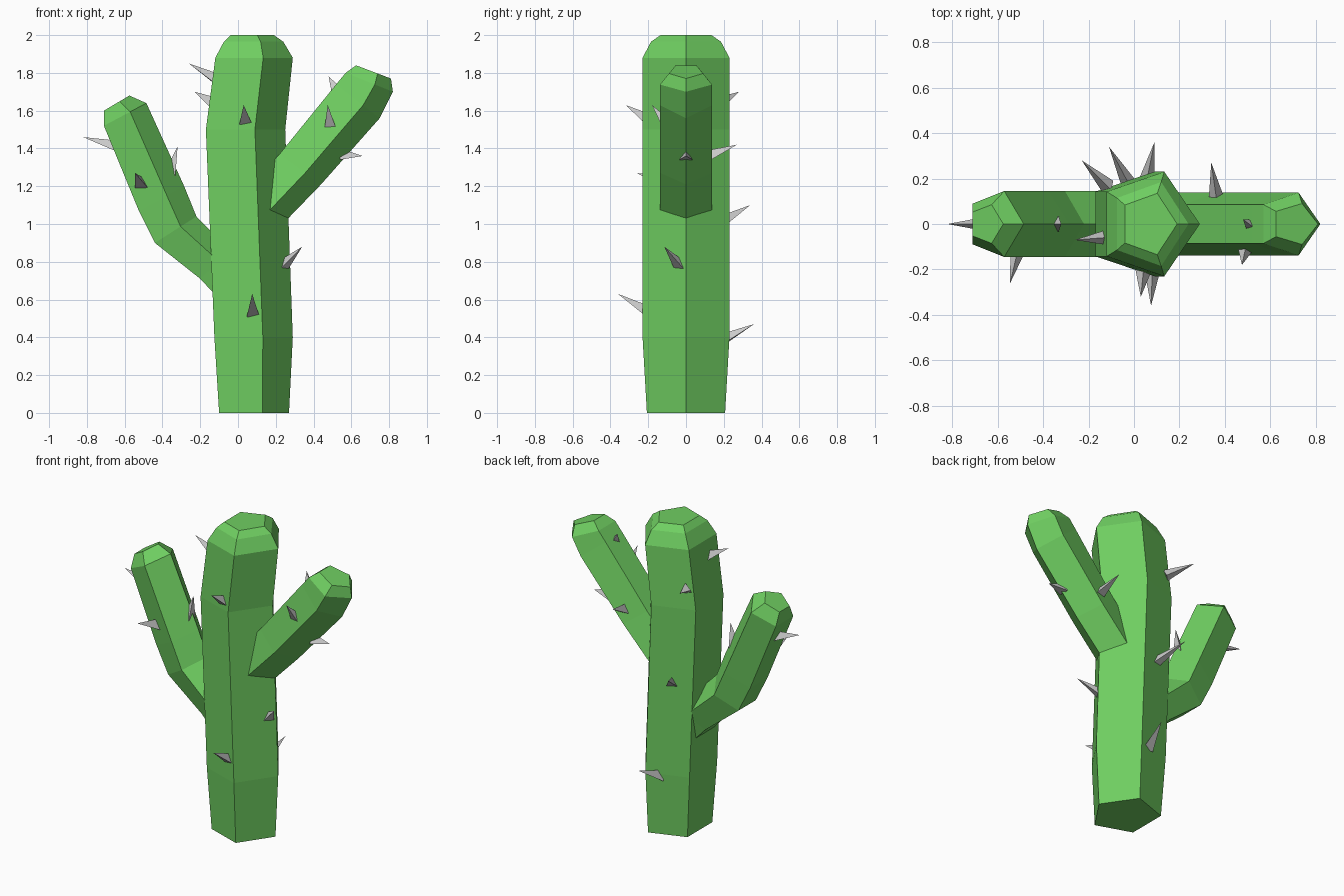
import bpy, bmesh
from mathutils import Vector

if "Cube" in bpy.data.objects:
    bpy.data.objects.remove(bpy.data.objects["Cube"])

green = bpy.data.materials.new("cactus_green")
green.diffuse_color = (0.16, 0.62, 0.12, 1)
green.use_nodes = True
green.node_tree.nodes["Principled BSDF"].inputs["Base Color"].default_value = green.diffuse_color


def finish(name, bm, mat=None):
    bmesh.ops.recalc_face_normals(bm, faces=bm.faces)
    me = bpy.data.meshes.new(name)
    bm.to_mesh(me)
    bm.free()
    ob = bpy.data.objects.new(name, me)
    bpy.context.collection.objects.link(ob)
    if mat:
        me.materials.append(mat)


def stem(name, rings):
    """Pentagonal tube; each ring = flat side (x, z), ridge (x, z), half width in y."""
    bm = bmesh.new()
    loops = []
    for fx, fz, rx, rz, w in rings:
        section = [(0, -.618), (.618, -1), (1, 0), (.618, 1), (0, .618)]
        loops.append([bm.verts.new((fx + (rx - fx) * t, w * s, fz + (rz - fz) * t))
                      for t, s in section])
    for a, b in zip(loops, loops[1:]):
        for i in range(5):
            j = (i + 1) % 5
            bm.faces.new((a[i], a[j], b[j], b[i]))
    bm.faces.new(loops[0])
    bm.faces.new(loops[-1])
    finish(name, bm, green)


def spine(name, base, tip):
    """Three-sided thorn, sunk a little into the stem."""
    base, tip = Vector(base), Vector(tip)
    d = (tip - base).normalized()
    base -= d * .03
    bm = bmesh.new()
    bmesh.ops.create_cone(bm, cap_ends=True, segments=3, radius1=.04, radius2=0,
                          depth=(tip - base).length)
    bmesh.ops.remove_doubles(bm, verts=bm.verts, dist=1e-5)
    m = d.to_track_quat('Z', 'Y').to_matrix().to_4x4()
    m.translation = (base + tip) / 2
    bm.transform(m)
    finish(name, bm)


# Main trunk with a bevelled top
stem("trunk", [(-.10, 0, .27, 0, .207), (-.125, .4, .29, .4, .23),
               (-.17, 1.5, .25, 1.5, .23), (-.12, 1.88, .29, 1.88, .23),
               (-.075, 1.965, .24, 1.965, .185), (-.04, 2, .19, 2, .135)])

# Left arm, ridge on the upper side
stem("left_arm", [(-.06, .56, .06, .76, .145), (-.20, .71, -.04, .86, .145),
                  (-.44, .90, -.22, 1.04, .145), (-.525, 1.07, -.285, 1.20, .145),
                  (-.71, 1.52, -.485, 1.64, .145), (-.71, 1.60, -.575, 1.68, .085)])

# Right arm, ridge on the lower side
stem("right_arm", [(0, 1.13, .15, .91, .138), (.22, 1.37, .44, 1.21, .138),
                   (.52, 1.74, .75, 1.56, .138), (.57, 1.80, .82, 1.70, .138),
                   (.625, 1.84, .81, 1.77, .09)])

# Spines: base point, tip point
spines = {
    "trunk": [((-.13, -.06, 1.77), (-.26, -.07, 1.85)),
              ((-.13, .18, 1.64), (-.23, .28, 1.70)),
              ((.04, -.22, 1.56), (.03, -.32, 1.63)),
              ((.08, -.22, .54), (.075, -.36, .63)),
              ((.25, -.04, .79), (.34, -.115, .88)),
              ((-.03, .19, 1.01), (-.11, .34, 1.10)),
              ((.06, .21, .39), (.09, .36, .47))],
    "left_arm": [((-.66, 0, 1.41), (-.82, 0, 1.46)),
                 ((-.515, -.13, 1.22), (-.545, -.26, 1.27)),
                 ((-.345, 0, 1.29), (-.32, 0, 1.41))],
    "right_arm": [((.36, .13, 1.36), (.34, .27, 1.42)),
                  ((.52, -.01, 1.71), (.48, .02, 1.78)),
                  ((.49, -.11, 1.53), (.475, -.18, 1.63)),
                  ((.57, 0, 1.36), (.66, 0, 1.36))],
}
for part, pairs in spines.items():
    for i, (b, t) in enumerate(pairs):
        spine(f"{part}_spine_{i + 1}", b, t)
